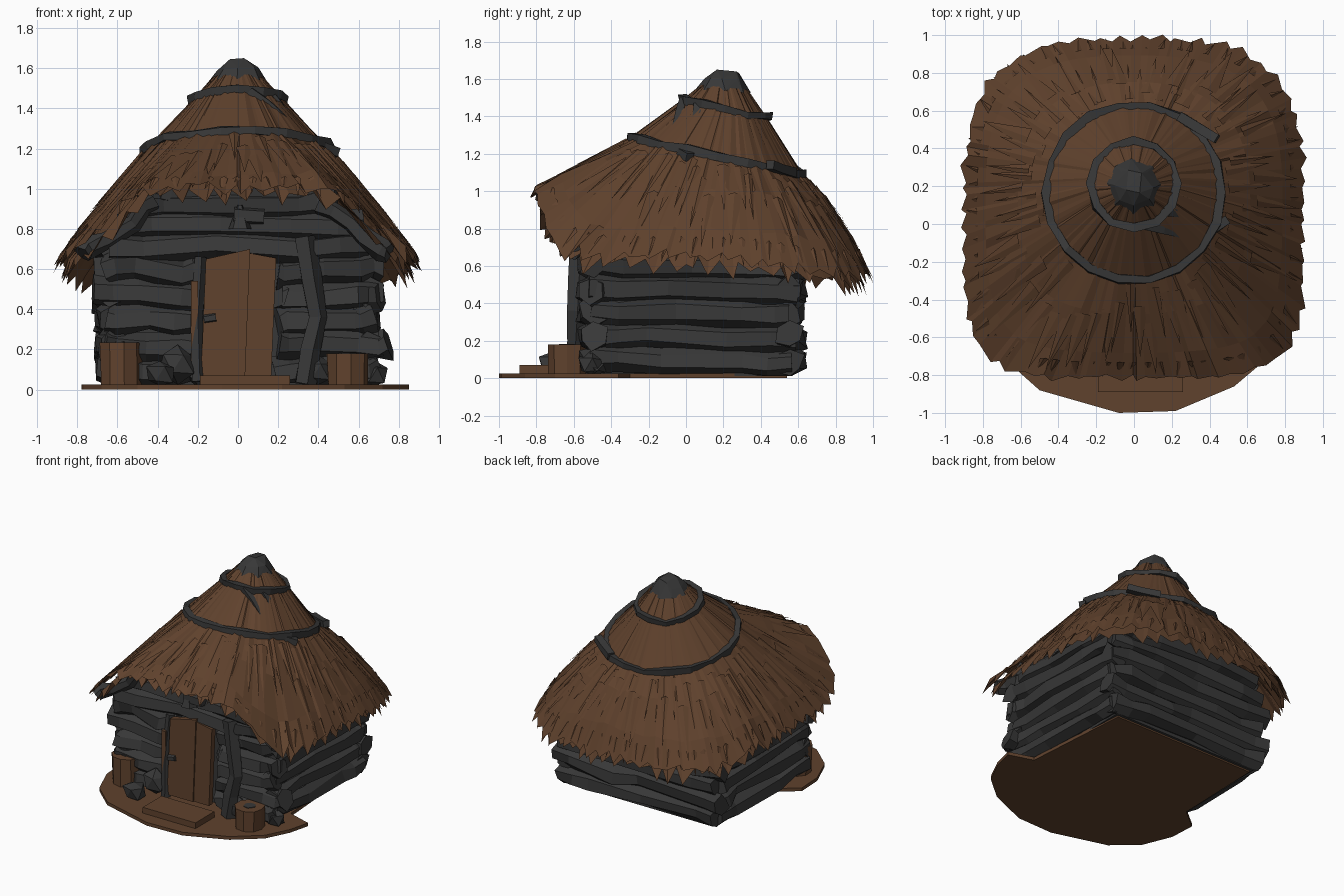
import bpy, bmesh, math, random
from mathutils import Vector

random.seed(7)
if "Cube" in bpy.data.objects:
    bpy.data.objects.remove(bpy.data.objects["Cube"])


def material(name, rgb):
    m = bpy.data.materials.new(name)
    m.use_nodes = True
    m.diffuse_color = (*rgb, 1)
    m.node_tree.nodes["Principled BSDF"].inputs["Base Color"].default_value = (*rgb, 1)
    return m


BROWN = material("thatch_brown", (0.116, 0.054, 0.026))
DARK = material("charcoal_wood", (0.039, 0.039, 0.039))


def jit(a):
    return random.uniform(-a, a)


def finish(name, bm, mat, fix=True):
    if fix:
        bmesh.ops.recalc_face_normals(bm, faces=bm.faces)
    me = bpy.data.meshes.new(name)
    bm.to_mesh(me)
    bm.free()
    me.materials.append(mat)
    ob = bpy.data.objects.new(name, me)
    bpy.context.collection.objects.link(ob)
    return ob


def bridge(bm, rows):
    n = len(rows[0])
    for a, b in zip(rows, rows[1:]):
        for i in range(n):
            j = (i + 1) % n
            bm.faces.new((a[i], b[i], b[j], a[j]))


def tube(name, path, r, mat, sides=6, closed=False, noise=0.15):
    """Rough hewn bar along a path."""
    bm = bmesh.new()
    pts = [Vector(p) for p in path]
    n = len(pts)
    rows = []
    for i, p in enumerate(pts):
        a = pts[i - 1] if closed or i else p
        b = pts[(i + 1) % n] if closed or i < n - 1 else p
        t = (b - a).normalized()
        u = t.cross((0, 1, 0) if abs(t.z) > 0.9 else (0, 0, 1)).normalized()
        v = u.cross(t)
        row = []
        for k in range(sides):
            ang = math.tau * (k + 0.5) / sides
            q = p + (u * math.cos(ang) + v * math.sin(ang)) * r * (1 + jit(noise))
            q.z = max(q.z, 0.012)
            row.append(bm.verts.new(q))
        rows.append(row)
    bridge(bm, rows + rows[:1] if closed else rows)
    if not closed:
        bm.faces.new(rows[0])
        bm.faces.new(rows[-1])
    return finish(name, bm, mat)


def log(name, p, q, r=0.075):
    p, q = Vector(p), Vector(q)
    pts = [p.lerp(q, t) + Vector((jit(.015), jit(.015), jit(.015)))
           for t in (0, .12 + jit(.05), .4 + jit(.1), .72 + jit(.1), .9, 1)]
    return tube(name, pts, r, DARK, noise=0.27)


def prism(name, outline, z0, z1, mat):
    bm = bmesh.new()
    rows = [[bm.verts.new((x, y, z)) for x, y in outline] for z in (z0, z1)]
    bridge(bm, rows)
    for row in rows:
        bm.faces.new(row)
    return finish(name, bm, mat)


def box(name, x0, x1, y0, y1, z0, z1, mat):
    return prism(name, [(x0, y0), (x1, y0), (x1, y1), (x0, y1)], z0, z1, mat)


def smooth(t):
    t = min(max(t, 0), 1)
    return t * t * (3 - 2 * t)


# Roof surface: circles near the peak that blend to a rounded square eave
def circle_at(a, r, cy, z, slope):
    y = r * math.sin(a)
    return Vector((r * math.cos(a), cy + y, z - slope * y))


def upper_ring(a):
    return circle_at(a, 0.23, 0.21, 1.43, 0.23)


def lower_ring(a):
    return circle_at(a, 0.465, 0.165, 1.18, 0.22)


def eave(a):
    c, s = math.cos(a), math.sin(a)
    e = 3.2 if s > 0 else 4.9
    k = 0.895 / (abs(c) ** e + abs(s) ** e) ** (1 / e)
    x, y = k * c, 0.085 + k * s
    z = 0.65 - 0.09 * smooth((y - 0.2) / 0.7)
    if s < 0:
        z += 0.36 * smooth((0.92 - abs(x)) / 0.5)
    return Vector((x, y, z))


def slope_point(a, t):
    p = lower_ring(a).lerp(eave(a), t)
    p.z += t * (1 - t) * (0.07 + (0.2 if math.sin(a) > 0 else 0.07) * math.sin(a))
    return p


def thatch(name, count, scale, drop, tip):
    bm = bmesh.new()
    levels = [lambda a: circle_at(a, 0.125, 0.205, 1.555, 0.1), upper_ring, lower_ring,
              lambda a: slope_point(a, 0.35), lambda a: slope_point(a, 0.75), eave]
    rough = (0.002, 0.008, 0.01, 0.014, 0.018, 0.015)
    rows = [[] for _ in levels]
    for i in range(count):
        a = math.tau * (i + jit(0.45)) / count
        for lv, f in enumerate(levels):
            p = f(a)
            p = Vector((p.x * scale, 0.1 + (p.y - 0.1) * scale, p.z - drop + jit(rough[lv])))
            if lv == 5:
                k = random.random() if i % 2 else -0.5 * random.random()
                p += Vector((math.cos(a) * 0.03 * k, math.sin(a) * 0.03 * k, -tip * k))
            rows[lv].append(bm.verts.new(p))
    bridge(bm, rows)
    return finish(name, bm, BROWN, False)


thatch("thatch_roof", 110, 1.0, 0.0, 0.06)
thatch("thatch_underlayer", 110, 0.955, 0.035, 0.08)

# Long flat straw bundles on the slope, and short tufts hanging at the eave
bm = bmesh.new()
for i in range(140):
    a = math.tau * i / 140 + jit(0.02)
    low = i % 2
    t0 = 0.85 if low else random.uniform(0.02, 0.45)
    w = random.uniform(0.015, 0.03) if low else random.uniform(0.04, 0.08)
    out = Vector((math.cos(a), math.sin(a), 0.8))
    tip = slope_point(a + jit(0.03), 0.98 if low else t0 + 0.5) + out * 0.01
    if low:
        tip.z -= random.uniform(0.01, 0.07)
    corners = [slope_point(a - w, t0), tip, slope_point(a + w, t0), slope_point(a, t0 - 0.02) + out * 0.008]
    v = [bm.verts.new(c) for c in corners]
    bm.faces.new((v[0], v[1], v[3]))
    bm.faces.new((v[3], v[1], v[2]))
finish("straw_bundles", bm, BROWN, False)

# Roof bindings, loose ends and peak cap
for name, f, n, r in (("upper_binding", upper_ring, 12, 0.029), ("lower_binding", lower_ring, 18, 0.03)):
    tube(name, [f(math.tau * i / n) * (1 + jit(.006)) + Vector((0, 0, 0.008 + jit(.01))) for i in range(n)],
         r, DARK, 4, True, 0.3)
tube("binding_tail_front", [(0.06, -0.01, 1.485), (0.15, -0.03, 1.42), (0.24, -0.05, 1.335)], 0.03, DARK, 4)
tube("binding_tail_side", [(0.17, 0.06, 1.46), (0.215, 0.06, 1.4), (0.27, 0.05, 1.33)], 0.028, DARK, 4)
tube("binding_knot_back", [(0.24, 0.57, 1.1), (0.36, 0.5, 1.12), (0.44, 0.45, 1.14)], 0.036, DARK, 4)
tube("binding_knot_left", [(0.42, -0.03, 1.21), (0.49, 0.02, 1.18)], 0.03, DARK, 4)
bm = bmesh.new()
for r, z in ((0.148, 1.535), (0.105, 1.595)):
    for i in range(8):
        bm.verts.new(circle_at(math.tau * (i + jit(.15)) / 8, r * (1 + jit(.04)), 0.2, z + jit(.01), 0.08))
for p in ((-0.04, 0.18, 1.645), (0.03, 0.165, 1.65), (0.04, 0.27, 1.64), (-0.03, 0.285, 1.63)):
    bm.verts.new(p)
bmesh.ops.convex_hull(bm, input=bm.verts)
finish("peak_cap", bm, DARK)

# Log walls around a dark core
box("wall_core", -0.62, 0.62, -0.46, 0.56, 0.012, 0.74, DARK)
prism("gable_core", [(-0.46, -0.46), (0.46, -0.46), (0.4, 0.4), (-0.4, 0.4)], 0.7, 0.98, DARK)
for i in range(6):
    z = 0.085 + 0.125 * i
    long = (0.02 if i % 2 else -0.02) - (0.09 if i == 5 else 0)
    for side in (-1, 1):
        x = side * 0.635
        log("side_wall_log", (x, -0.52 - long, z + 0.02), (x, 0.58 + min(long, 0), z))
    log("back_wall_log", (-0.69 - long, 0.56, z), (0.69 + long, 0.56, z + 0.01))
    if i < 5:
        log("front_wall_log_right", (-0.67 - long - jit(.04), -0.5, z + 0.02), (-0.17, -0.5, z))
        log("front_wall_log_left", (0.19, -0.5, z), (0.7 + long + jit(.04), -0.5, z + 0.02))
for z, half in ((0.72, 0.63), (0.82, 0.6), (0.92, 0.5), (0.98, 0.38)):
    log("gable_log", (-half, -0.51, z), (half, -0.51, z + jit(.01)))

# Rafters below the front eave
for side in (-1, 1):
    log("front_rafter", (side * 0.42, -0.56, 0.93), (side * 0.76, -0.6, 0.67), 0.05)


# Doorway: planks, jambs, posts and handle
def leaning_plank(name, x0, x1, y, ztop0, ztop1):
    ob = box(name, x0, x1, y, y + 0.045, 0.06, 0.6, BROWN)
    for v in ob.data.vertices:
        if v.co.z > 0.5:
            v.co.z = ztop0 if v.co.x < (x0 + x1) / 2 else ztop1
            v.co.x += 0.025


leaning_plank("door_wide_plank", -0.185, 0.035, -0.6, 0.65, 0.7)
leaning_plank("door_narrow_plank", 0.03, 0.165, -0.59, 0.68, 0.655)
box("door_jamb", -0.235, -0.2, -0.6, -0.55, 0.12, 0.54, BROWN)
tube("right_door_post", [(-0.2, -0.59, 0.04), (-0.21, -0.57, 0.35), (-0.19, -0.55, 0.66)], 0.032, DARK, 5)
tube("left_door_post", [(0.33, -0.59, 0.03), (0.36, -0.59, 0.2), (0.395, -0.58, 0.36), (0.36, -0.57, 0.55),
                        (0.33, -0.56, 0.76)], 0.055, DARK, 5)
tube("door_handle", [(-0.17, -0.605, 0.35), (-0.11, -0.605, 0.36)], 0.022, DARK, 5)

# Hanging ornament over the door
tube("ornament_block", [(-0.02, -0.6, 0.87), (0.13, -0.6, 0.86)], 0.045, DARK, 5)
bm = bmesh.new()
bmesh.ops.create_cone(bm, cap_ends=True, segments=5, radius1=0.06, radius2=0.012, depth=0.12)
bmesh.ops.translate(bm, vec=(0.01, -0.61, 0.86), verts=bm.verts)
finish("ornament_bell", bm, DARK)

# Ground slab and doorstep
prism("ground_slab", [(-0.78, -0.3), (-0.77, -0.5), (-0.68, -0.72), (-0.5, -0.88), (-0.08, -1), (0.22, -0.99),
                      (0.53, -0.86), (0.72, -0.7), (0.81, -0.52), (0.85, -0.36), (0.66, -0.3), (0.6, 0.54),
                      (-0.6, 0.54), (-0.62, -0.17)], 0, 0.025, BROWN)
box("doorstep", -0.19, 0.26, -0.89, -0.66, 0.02, 0.07, BROWN)

# Stumps with dark heartwood, and stones beside them
for x, y, h in ((-0.585, -0.52, 0.235), (0.545, -0.635, 0.18)):
    tube("stump", [(x, y, 0.02), (x, y, h)], 0.105, BROWN, 9, noise=0.06)
    prism("stump_heart", [(x + 0.045 * math.cos(k), y + 0.045 * math.sin(k)) for k in range(6)],
          h - .002, h + .004, DARK)
for x, y, z, r in ((-0.39, -0.71, 0.075, 0.078), (-0.3, -0.57, 0.13, 0.1), (0.39, -0.55, 0.09, 0.08),
                   (0.67, -0.5, 0.07, 0.075)):
    bm = bmesh.new()
    bmesh.ops.create_icosphere(bm, subdivisions=1, radius=r)
    for v in bm.verts:
        v.co = v.co * (1 + jit(0.2)) + Vector((x, y, z))
        v.co.z = max(v.co.z, 0.02)
    finish("stone", bm, DARK)
